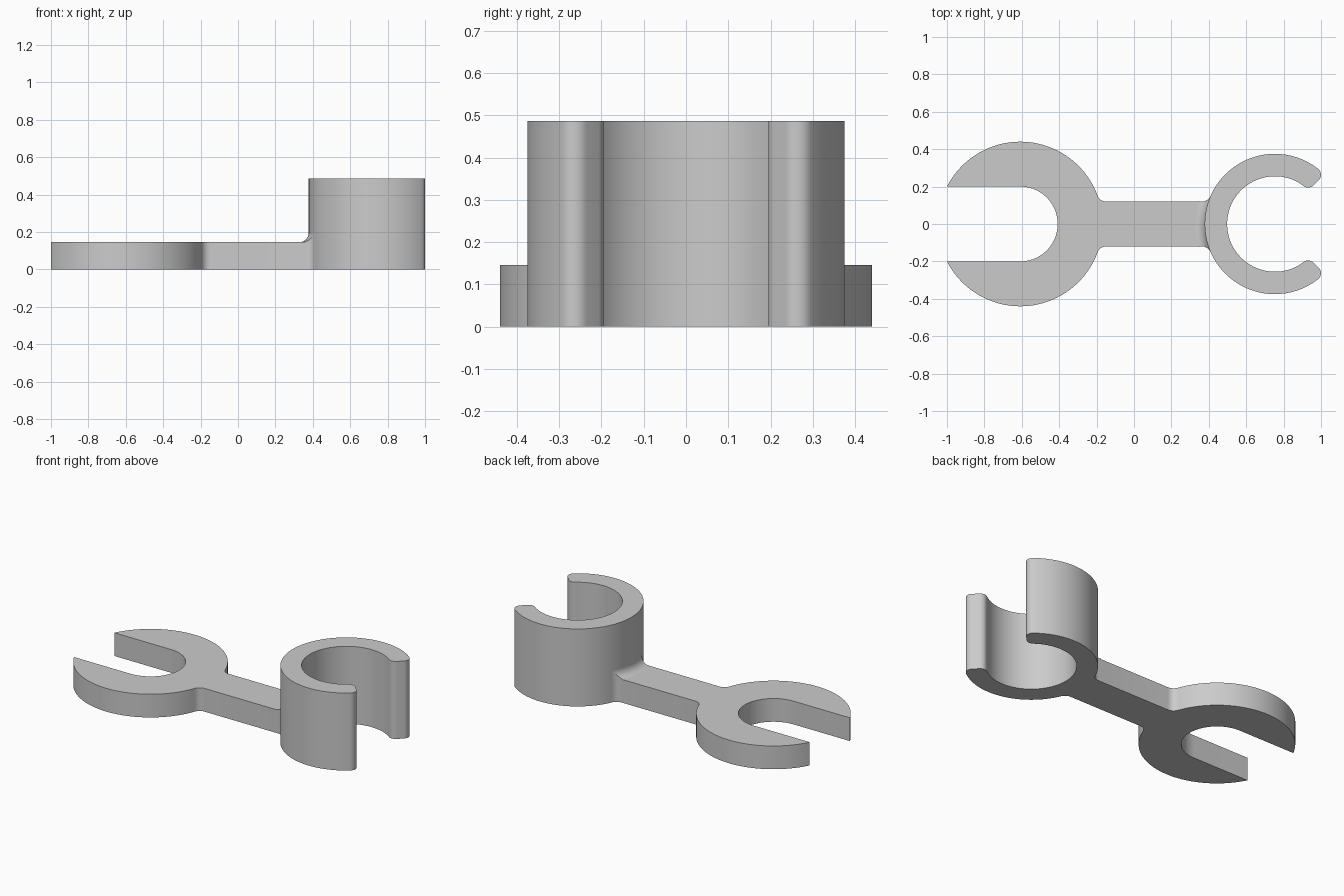
import bpy, bmesh
from math import sin, cos, asin, acos, atan2, radians, sqrt, pi

cube = bpy.data.objects.get("Cube")
if cube:
    bpy.data.objects.remove(cube)

# Main dimensions
JAW_X, JAW_R, SLOT = -0.608, 0.44, 0.2
CLIP_X, CLIP_R, CLIP_IN = 0.753, 0.375, 0.255
BAR, FILLET, TIP = 0.12, 0.05, 0.04
PLATE_H, CLIP_H = 0.146, 0.487

grey = bpy.data.materials.new("plain grey")
grey.use_nodes = True
colour = (0.6, 0.6, 0.6, 1)
grey.diffuse_color = colour
grey.node_tree.nodes["Principled BSDF"].inputs["Base Color"].default_value = colour


def arc(cx, cy, r, a, b, n):
    steps = [a + (b - a) * i / n for i in range(n + 1)]
    return [(cx + r * cos(t), cy + r * sin(t)) for t in steps]


def mirrored(half):
    """Close a half outline whose two ends lie on the x axis."""
    return half + [(x, -y) for x, y in reversed(half[1:-1])]


def finish(name, bm):
    bmesh.ops.remove_doubles(bm, verts=bm.verts, dist=1e-5)
    bmesh.ops.recalc_face_normals(bm, faces=bm.faces)
    mesh = bpy.data.meshes.new(name)
    bm.to_mesh(mesh)
    bm.free()
    mesh.materials.append(grey)
    obj = bpy.data.objects.new(name, mesh)
    bpy.context.collection.objects.link(obj)
    bpy.ops.object.select_all(action="DESELECT")
    obj.select_set(True)
    bpy.context.view_layer.objects.active = obj
    bpy.ops.object.shade_smooth_by_angle(angle=radians(30))


def extrude_outline(name, points, height):
    bm = bmesh.new()
    base = bm.faces.new([bm.verts.new((x, y, 0)) for x, y in points])
    bmesh.ops.remove_doubles(bm, verts=bm.verts, dist=1e-5)
    result = bmesh.ops.extrude_face_region(bm, geom=list(bm.faces), use_keep_orig=True)
    top = [v for v in result["geom"] if isinstance(v, bmesh.types.BMVert)]
    bmesh.ops.translate(bm, verts=top, vec=(0, 0, height))
    finish(name, bm)


# Open jaw and bar in one flat plate, with filleted corners
fy = BAR + FILLET
jaw_dx = sqrt((JAW_R + FILLET) ** 2 - fy ** 2)
clip_dx = sqrt((CLIP_R + FILLET) ** 2 - fy ** 2)
jaw_a, clip_a = atan2(fy, jaw_dx), atan2(fy, clip_dx)
half = arc(JAW_X, 0, SLOT, 0, pi / 2, 24)
half += arc(JAW_X, 0, JAW_R, pi - asin(SLOT / JAW_R), jaw_a, 56)
half += arc(JAW_X + jaw_dx, fy, FILLET, pi + jaw_a, 1.5 * pi, 10)
half += arc(CLIP_X - clip_dx, fy, FILLET, 1.5 * pi, 2 * pi - clip_a, 10)
half += arc(CLIP_X, 0, CLIP_R, pi - clip_a, pi, 10)
extrude_outline("jaw_and_bar", mirrored(half), PLATE_H)

# Tall C-shaped clip with rounded tips
r_out, r_in = CLIP_R - TIP, CLIP_IN + TIP
a_out = pi / 4 + asin(TIP / r_out)
a_in = pi / 4 + asin(TIP / r_in)
half = arc(CLIP_X, 0, CLIP_R, pi, a_out, 60)
half += arc(CLIP_X + r_out * cos(a_out), r_out * sin(a_out), TIP, a_out, -pi / 4, 12)
half += arc(CLIP_X + r_in * cos(a_in), r_in * sin(a_in), TIP, -pi / 4, a_in - pi, 12)
half += arc(CLIP_X, 0, CLIP_IN, a_in, pi, 56)
extrude_outline("clip", mirrored(half), CLIP_H)

# Curved blend between the bar top and the clip wall
bm = bmesh.new()
d, rows = CLIP_R + FILLET, []
for i in range(11):
    t = pi / 2 * i / 10
    rho, z = d - FILLET * cos(t), PLATE_H + FILLET * (1 - sin(t))
    spread = clip_a - acos(min(1, (rho ** 2 + d ** 2 - FILLET ** 2) / (2 * rho * d)))
    ring = [(CLIP_X - rho * cos(spread * s / 10), rho * sin(spread * s / 10))
            for s in range(-10, 11)]
    ends = [(*ring[0], PLATE_H)], [(*ring[-1], PLATE_H)]
    rows.append([bm.verts.new(p) for p in ends[0] + [(x, y, z) for x, y in ring] + ends[1]])
for a, b in zip(rows, rows[1:]):
    for j in range(len(a) - 1):
        bm.faces.new((a[j], a[j + 1], b[j + 1], b[j]))
bmesh.ops.dissolve_degenerate(bm, dist=1e-5, edges=bm.edges)
finish("bar_to_clip_blend", bm)
